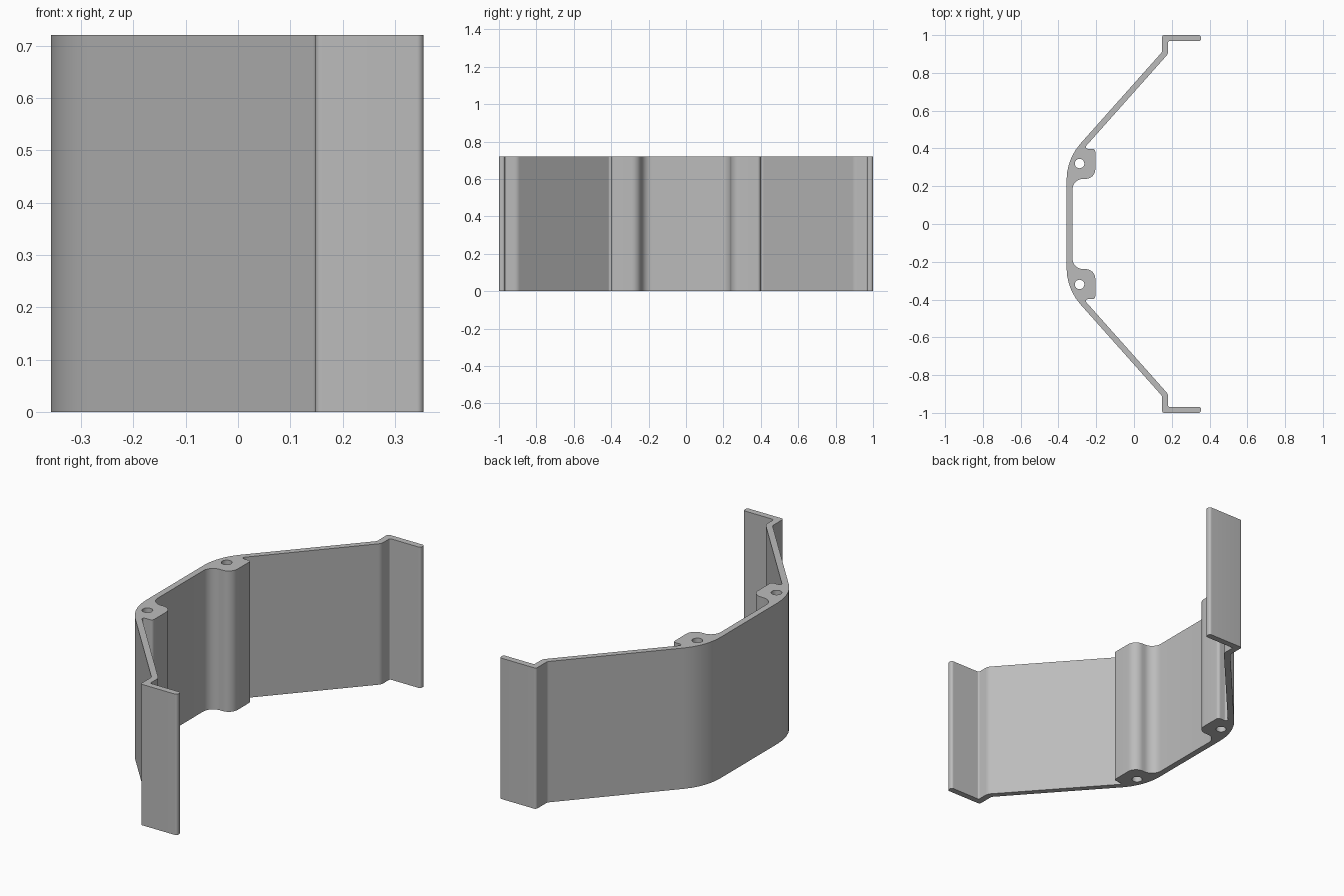
import bpy, bmesh, math
from mathutils import Vector

cube = bpy.data.objects.get("Cube")
if cube:
    bpy.data.objects.remove(cube)

HEIGHT = 0.72


def rounded(corners):
    """Closed outline from (x, y, radius) corners, each replaced by an arc."""
    out = []
    for i, (x, y, r) in enumerate(corners):
        p = Vector((x, y))
        a = (Vector(corners[i - 1][:2]) - p).normalized()
        b = (Vector(corners[(i + 1) % len(corners)][:2]) - p).normalized()
        if r == 0:
            out.append(p)
            continue
        half = a.angle(b) / 2
        centre = p + (a + b).normalized() * (r / math.sin(half))
        start = p + a * (r / math.tan(half)) - centre
        sweep = start.angle_signed(p + b * (r / math.tan(half)) - centre)
        steps = max(3, math.ceil(abs(sweep) / math.radians(9)))
        for k in range(steps + 1):
            t = -sweep * k / steps
            out.append(centre + Vector((start.x * math.cos(t) - start.y * math.sin(t),
                                        start.x * math.sin(t) + start.y * math.cos(t))))
    return out


def circle(cx, cy, r, n=32):
    return [Vector((cx + r * math.cos(k * math.tau / n), cy + r * math.sin(k * math.tau / n)))
            for k in range(n)]


# One half of the section: outer wall, flange, inner wall, screw boss
half = [
    (-0.357, 0.343, 0.29),
    (0.148, 0.91, 0.02),
    (0.148, 1.0, 0.012),
    (0.355, 1.0, 0.013),
    (0.355, 0.968, 0.013),
    (0.181, 0.968, 0.008),
    (0.181, 0.901, 0.04),
    (-0.267, 0.398, 0.01),
    (-0.205, 0.398, 0.015),
    (-0.205, 0.239, 0.05),
    (-0.325, 0.239, 0.055),
]
outline = rounded(half + [(x, -y, r) for x, y, r in reversed(half)])
holes = [circle(-0.288, s * 0.32, 0.025) for s in (1, -1)]

# Fill the section and extrude it upward
bm = bmesh.new()
for loop in [outline] + holes:
    verts = [bm.verts.new((p.x, p.y, 0)) for p in loop]
    for i, v in enumerate(verts):
        bm.edges.new((verts[i - 1], v))
bmesh.ops.triangle_fill(bm, edges=bm.edges[:], use_beauty=True, normal=(0, 0, 1))
top = bmesh.ops.extrude_face_region(bm, geom=bm.faces[:])["geom"]
bmesh.ops.translate(bm, verts=[g for g in top if isinstance(g, bmesh.types.BMVert)],
                    vec=(0, 0, HEIGHT))
bmesh.ops.recalc_face_normals(bm, faces=bm.faces[:])

mesh = bpy.data.meshes.new("bracket")
bm.to_mesh(mesh)
bm.free()
bracket = bpy.data.objects.new("bracket", mesh)
bpy.context.collection.objects.link(bracket)

# Plain grey finish
grey = bpy.data.materials.new("light grey")
grey.use_nodes = True
colour = (0.5, 0.5, 0.5, 1)
grey.diffuse_color = colour
grey.node_tree.nodes["Principled BSDF"].inputs["Base Color"].default_value = colour
mesh.materials.append(grey)

bpy.ops.object.select_all(action="DESELECT")
bracket.select_set(True)
bpy.context.view_layer.objects.active = bracket
bpy.ops.object.shade_smooth_by_angle(angle=math.radians(30))
